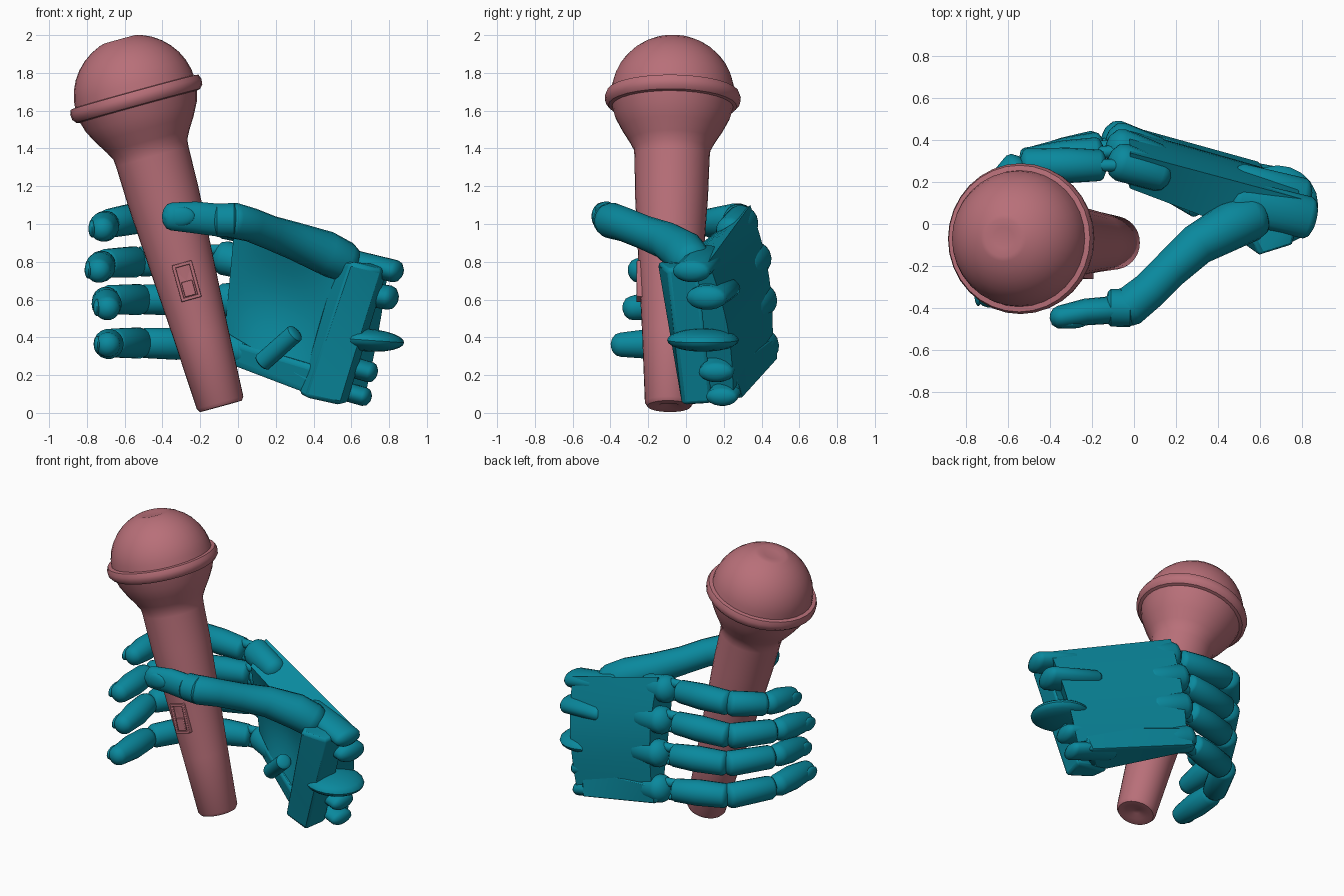
import bpy, bmesh, math
from mathutils import Vector, Matrix

if "Cube" in bpy.data.objects:
    bpy.data.objects.remove(bpy.data.objects["Cube"])


def colour(name, rgb):
    m = bpy.data.materials.new(name)
    m.diffuse_color = (*rgb, 1)
    m.use_nodes = True
    m.node_tree.nodes["Principled BSDF"].inputs["Base Color"].default_value = m.diffuse_color
    return m


PINK = colour("dusty_pink", (0.48, 0.16, 0.19))
TEAL = colour("teal", (0.003, 0.25, 0.34))


def finish(name, bm, mat, angle=40, bevel=0):
    bmesh.ops.recalc_face_normals(bm, faces=bm.faces)
    me = bpy.data.meshes.new(name)
    bm.to_mesh(me)
    bm.free()
    ob = bpy.data.objects.new(name, me)
    bpy.context.collection.objects.link(ob)
    me.materials.append(mat)
    if bevel:
        b = ob.modifiers.new("bevel", 'BEVEL')
        b.width, b.segments = bevel, 2
    bpy.ops.object.select_all(action='DESELECT')
    ob.select_set(True)
    bpy.context.view_layer.objects.active = ob
    bpy.ops.object.shade_smooth_by_angle(angle=math.radians(angle))
    return ob


def sweep(name, pts, radii, mat=TEAL, sides=18, dome=0.7, flat=1.0):
    """Round-ended limb through pts with one radius per point."""
    P = [Vector(p) for p in pts]
    d0, d1 = (P[1] - P[0]).normalized(), (P[-1] - P[-2]).normalized()
    rings = []
    for a in (8, 30, 60):
        a = math.radians(a)
        rings.append((P[0] - d0 * radii[0] * dome * math.cos(a), radii[0] * math.sin(a), d0))
    for i, (p, r) in enumerate(zip(P, radii)):
        d = (P[min(i + 1, len(P) - 1)] - P[max(i - 1, 0)]).normalized()
        rings.append((p, r, d))
    for a in (60, 30, 8):
        a = math.radians(a)
        rings.append((P[-1] + d1 * radii[-1] * dome * math.cos(a), radii[-1] * math.sin(a), d1))
    bm = bmesh.new()
    loops = []
    for c, r, d in rings:
        s = d.cross(Vector((0, 0, 1))).normalized()
        t = s.cross(d)
        loops.append([bm.verts.new(c + r * (flat * math.cos(k * math.tau / sides) * s
                                           + math.sin(k * math.tau / sides) * t)) for k in range(sides)])
    for A, B in zip(loops, loops[1:]):
        for k in range(sides):
            bm.faces.new((A[k], A[k - 1], B[k - 1], B[k]))
    bm.faces.new(loops[0])
    bm.faces.new(loops[-1])
    return finish(name, bm, mat)


def hull(name, pts, bevel=0.015):
    bm = bmesh.new()
    for p in pts:
        bm.verts.new(p)
    bmesh.ops.convex_hull(bm, input=bm.verts[:])
    bmesh.ops.dissolve_limit(bm, angle_limit=0.05, verts=bm.verts[:], edges=bm.edges[:])
    return finish(name, bm, TEAL, 35, bevel)


def ellipsoid(name, loc, scale, rot=None, mat=TEAL):
    bm = bmesh.new()
    bmesh.ops.create_uvsphere(bm, u_segments=20, v_segments=12, radius=1)
    bm.transform(Matrix.Translation(loc) @ (rot or Matrix()) @ Matrix.Diagonal((*scale, 1)))
    return finish(name, bm, mat)


# ---- microphone, turned around its leaning axis
BASE = Vector((-0.09, -0.09, 0.035))
AXIS = Vector((-0.45, 0.02, 1.635)).normalized()
TILT = Matrix.Translation(BASE) @ AXIS.rotation_difference(Vector((0, 0, 1))).inverted().to_matrix().to_4x4()


def lathe(name, profile, sides=32):
    bm = bmesh.new()
    loops = [[bm.verts.new((r * math.cos(k * math.tau / sides), r * math.sin(k * math.tau / sides), z))
              for k in range(sides)] for r, z in profile]
    for A, B in zip(loops, loops[1:]):
        for k in range(sides):
            bm.faces.new((A[k - 1], A[k], B[k], B[k - 1]))
    bm.faces.new(loops[0])
    bm.faces.new(loops[-1])
    bm.transform(TILT)
    return finish(name, bm, PINK, 35)


lathe("microphone_handle", [(0.02, 0.015), (0.06, 0.0), (0.115, 0.0), (0.128, 0.02), (0.147, 0.4), (0.172, 0.8),
                            (0.193, 1.15), (0.199, 1.37), (0.203, 1.41), (0.227, 1.455), (0.268, 1.52),
                            (0.305, 1.59), (0.325, 1.66)])
lathe("microphone_collar", [(0.3, 1.64), (0.34, 1.65), (0.357, 1.67), (0.36, 1.7), (0.35, 1.725), (0.31, 1.73)])
lathe("microphone_grille", [(0.327 * math.cos(a), 1.71 + 0.318 * math.sin(a))
                            for a in (math.radians(d) for d in range(0, 71, 10))]
      + [(0.09, 2.015), (0.05, 2.008)])


def mic_box(name, size, loc):
    bm = bmesh.new()
    bmesh.ops.create_cube(bm, size=1)
    bm.transform(TILT @ Matrix.Translation(loc) @ Matrix.Diagonal((*size, 1)))
    return finish(name, bm, PINK, 30, 0.004)


# switch: frame bars around a sliding button
for s in (-1, 1):
    mic_box("switch_frame_side", (0.018, 0.1, 0.2), (s * 0.046, -0.13, 0.685))
    mic_box("switch_frame_end", (0.11, 0.1, 0.018), (0, -0.13, 0.685 + s * 0.091))
mic_box("switch_bed", (0.09, 0.08, 0.18), (0, -0.125, 0.685))
mic_box("switch_button", (0.06, 0.1, 0.08), (0, -0.13, 0.645))

# ---- palm: closed shell, arched on the back and hollowed on the front
N = Vector((0.28, 0.95, 0.1))
FRONT = [Vector(p) for p in ((-0.02, 0.17, 0.97), (0.64, -0.08, 0.76), (-0.07, 0.34, 0.43), (0.42, 0.03, 0.14))]
BACK = [Vector(p) for p in ((-0.02, 0.34, 1.10), (0.80, 0.12, 0.80), (-0.05, 0.46, 0.42), (0.68, 0.25, 0.12))]
M = 12
bm = bmesh.new()


def sheet(c, bulge_u, bulge):
    rows = []
    for i in range(M + 1):
        u = i / M
        row = []
        for j in range(M + 1):
            v = j / M
            p = c[0].lerp(c[1], u).lerp(c[2].lerp(c[3], u), v)
            w = math.sin(math.pi * v) * (math.sin(math.pi * u) if bulge_u else 1)
            row.append(bm.verts.new(p + N * bulge * w))
        rows.append(row)
    for i in range(M):
        for j in range(M):
            bm.faces.new((rows[i][j], rows[i + 1][j], rows[i + 1][j + 1], rows[i][j + 1]))
    return rows[0] + [r[-1] for r in rows[1:]] + rows[-1][-2::-1] + [r[0] for r in rows[-2:0:-1]]


rim_f, rim_b = sheet(FRONT, True, 0.07), sheet(BACK, False, 0.035)
for k in range(len(rim_f)):
    bm.faces.new((rim_f[k - 1], rim_f[k], rim_b[k], rim_b[k - 1]))
finish("palm_shell", bm, TEAL, 40)

hull("little_finger_palm_edge", [(-0.10, 0.35, 0.40), (-0.10, 0.49, 0.41), (-0.10, 0.37, 0.28), (-0.12, 0.49, 0.29),
                                 (0.40, 0.03, 0.25), (0.66, 0.24, 0.24), (0.40, 0.06, 0.09), (0.62, 0.29, 0.07)], 0.03)
hull("palm_heel", [(0.60, -0.15, 0.80), (0.76, -0.10, 0.76), (0.36, 0.02, 0.08), (0.54, -0.02, 0.04),
                   (0.52, 0.02, 0.80), (0.80, 0.06, 0.78), (0.32, 0.12, 0.10), (0.58, 0.14, 0.05)], 0.02)
sweep("palm_strut", [(0.13, 0.18, 0.27), (0.30, 0.08, 0.42)], (0.05, 0.05), dome=0.3)

# wrist lobes at the rear edge of the hand
for a, b, r in (((0.5, 0.11, 0.83), (0.83, 0.03, 0.75), 0.06), ((0.5, 0.18, 0.66), (0.80, 0.11, 0.61), 0.065),
                ((0.4, 0.2, 0.3), (0.70, 0.16, 0.215), 0.055), ((0.4, 0.24, 0.16), (0.67, 0.19, 0.085), 0.05)):
    sweep("wrist_lobe", [a, b], (r, r), flat=1.7)
ellipsoid("wrist_disc", (0.685, 0.09, 0.385), (0.195, 0.19, 0.06), Matrix.Rotation(math.radians(4), 4, 'Y'))

# ---- fingers: knuckle lobe, hinge prongs, three segments and a nail
FINGERS = {
    "index": [(-0.10, 0.28, 1.01), (-0.54, 0.28, 1.03), (-0.70, 0.10, 1.00), (-0.72, -0.15, 0.97)],
    "middle": [(-0.11, 0.35, 0.82), (-0.54, 0.28, 0.80), (-0.72, 0.02, 0.79), (-0.74, -0.28, 0.75)],
    "ring": [(-0.11, 0.38, 0.60), (-0.52, 0.28, 0.60), (-0.70, 0.01, 0.60), (-0.69, -0.31, 0.55)],
    "little": [(-0.13, 0.39, 0.36), (-0.52, 0.27, 0.37), (-0.68, -0.02, 0.37), (-0.69, -0.375, 0.36)],
}
for name, pts in FINGERS.items():
    K, A, B, T = (Vector(p) for p in pts)
    sweep(name + "_knuckle_lobe", [K + Vector((0.22, -0.045, -0.05)), K + Vector((0.04, 0.015, 0))], (0.08, 0.092))
    for s in (-1, 1):
        o = Vector((0, 0, s * 0.045))
        sweep(name + "_hinge_prong", [K + o + Vector((0.06, 0, 0)), K.lerp(A, 0.14) + o], (0.03, 0.03), sides=10)
    sweep(name + "_base_segment", [K.lerp(A, 0.14), K.lerp(A, 0.5), K.lerp(A, 0.94)],
          (0.075, 0.085, 0.08), dome=0.4)
    sweep(name + "_middle_segment", [A.lerp(B, 0.05), A.lerp(B, 0.5), A.lerp(B, 0.88)], (0.083, 0.08, 0.077), dome=0.5)
    sweep(name + "_tip_segment", [B.lerp(T, 0.1), B.lerp(T, 0.5), B.lerp(T, 0.92)], (0.074, 0.08, 0.065), dome=0.8)
    d = (T - B).normalized()
    ellipsoid(name + "_nail", B.lerp(T, 0.85) + Vector((-0.055, 0, 0)), (0.02, 0.07, 0.045),
              Matrix.Rotation(-math.atan2(d.z, -d.y), 4, 'X'))

# ---- thumb
sweep("thumb_base", [(0.56, 0.03, 0.80), (0.46, -0.01, 0.85), (0.30, -0.10, 0.91), (0.17, -0.22, 0.955),
                     (0.07, -0.32, 0.995), (-0.03, -0.40, 1.02)], (0.11, 0.115, 0.10, 0.09, 0.09, 0.095))
sweep("thumb_joint", [(-0.02, -0.40, 1.02), (-0.11, -0.40, 1.02)], (0.092, 0.09), dome=0.3)
sweep("thumb_tip", [(-0.10, -0.41, 1.02), (-0.23, -0.42, 1.035), (-0.35, -0.445, 1.04)],
      (0.088, 0.085, 0.075), dome=0.7, flat=0.75)
ellipsoid("thumb_nail", (-0.31, -0.475, 1.04), (0.085, 0.025, 0.052))
